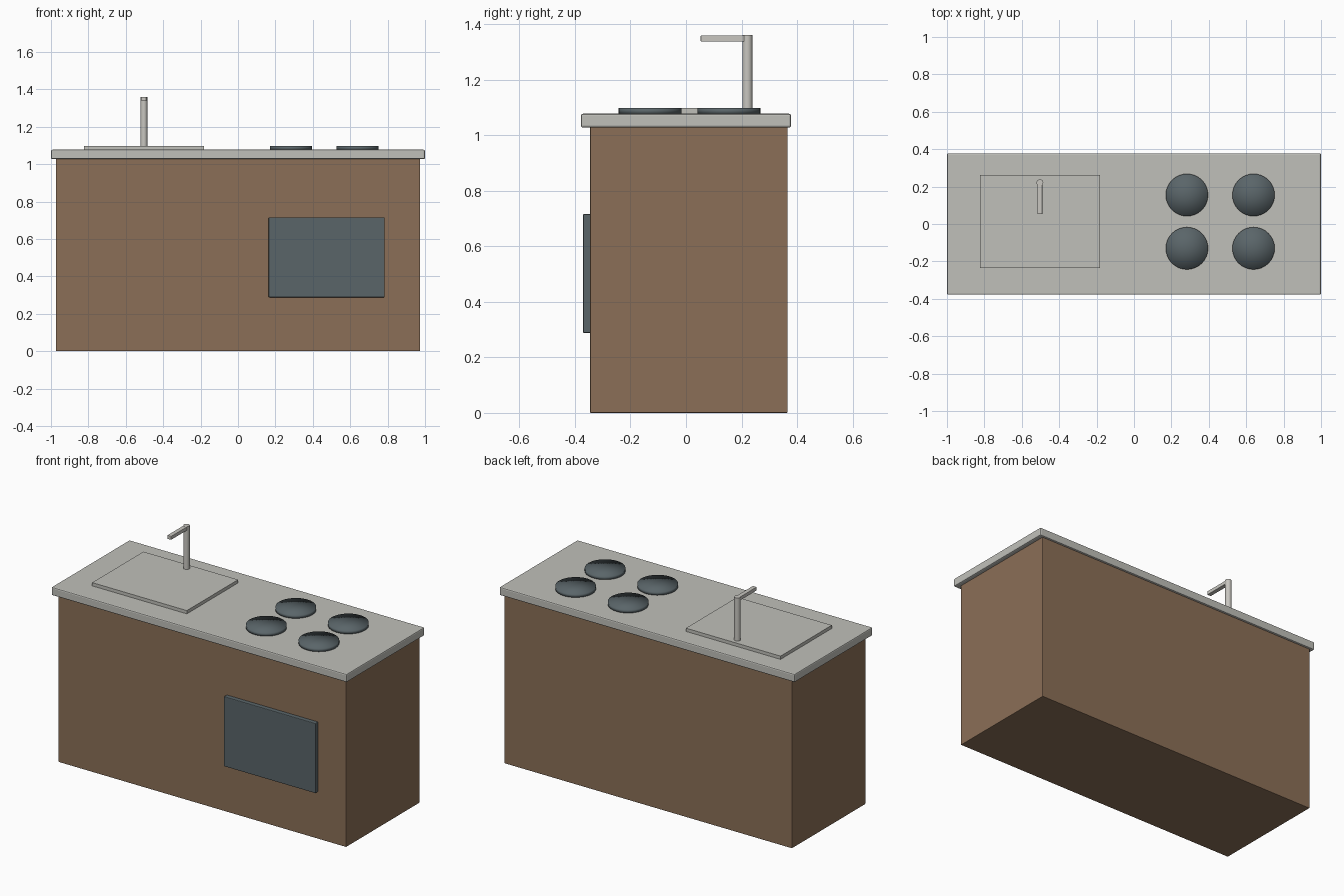
import bpy
import math

default = bpy.data.objects.get("Cube")
if default:
    bpy.data.objects.remove(default, do_unlink=True)


def srgb(*rgb):
    return [(c / 255 / 12.92) if c < 11 else ((c / 255 + 0.055) / 1.055) ** 2.4 for c in rgb] + [1.0]


def make_material(name, colour):
    mat = bpy.data.materials.new(name)
    mat.use_nodes = True
    mat.diffuse_color = colour
    mat.node_tree.nodes["Principled BSDF"].inputs["Base Color"].default_value = colour
    return mat


wood = make_material("brown wood", srgb(139, 111, 87))
stone = make_material("grey stone", srgb(192, 192, 186))
iron = make_material("dark slate", srgb(90, 101, 105))
steel = make_material("pale steel", srgb(200, 198, 192))


def box(name, low, high, mat, bevel=0.0):
    """Box spanning two corners, with optionally rounded edges."""
    centre = [(a + b) / 2 for a, b in zip(low, high)]
    bpy.ops.mesh.primitive_cube_add(size=1, location=centre)
    obj = bpy.context.object
    obj.name = name
    obj.scale = [b - a for a, b in zip(low, high)]
    bpy.ops.object.transform_apply(location=False, rotation=False, scale=True)
    obj.data.materials.append(mat)
    if bevel:
        mod = obj.modifiers.new("rounded edges", "BEVEL")
        mod.width = bevel
        mod.segments = 2
    return obj


def cylinder(name, x, y, z0, z1, radius, mat, cap="NGON"):
    bpy.ops.mesh.primitive_cylinder_add(vertices=32, radius=radius, depth=z1 - z0,
                                        end_fill_type=cap, location=(x, y, (z0 + z1) / 2))
    obj = bpy.context.object
    obj.name = name
    obj.data.materials.append(mat)
    return obj


TOP = 1.077      # worktop surface
RAISED = 1.097   # top of the burners and sink cover

# Cabinet and worktop
box("cabinet", (-0.974, -0.345, 0), (0.974, 0.366, 1.03), wood, 0.003)
box("worktop", (-1, -0.378, 1.027), (1, 0.378, TOP), stone, 0.007)

# Oven door on the front
box("oven_door", (0.164, -0.371, 0.288), (0.784, -0.34, 0.716), iron, 0.004)

# Sink cover and tap
box("sink_cover", (-0.823, -0.235, TOP - 0.01), (-0.182, 0.261, RAISED), stone)
cylinder("tap_post", -0.503, 0.221, TOP - 0.01, 1.36, 0.018, steel)
bpy.ops.object.shade_smooth_by_angle(angle=math.radians(40))
box("tap_spout", (-0.516, 0.053, 1.337), (-0.49, 0.215, 1.359), steel, 0.002)

# Four softly shaded burners
for side, x in (("right", 0.283), ("left", 0.639)):
    for row, y in (("front", -0.13), ("back", 0.155)):
        cylinder(f"{row}_{side}_burner", x, y, TOP - 0.002, RAISED, 0.113, iron, "TRIFAN")
        bpy.ops.object.shade_smooth()
